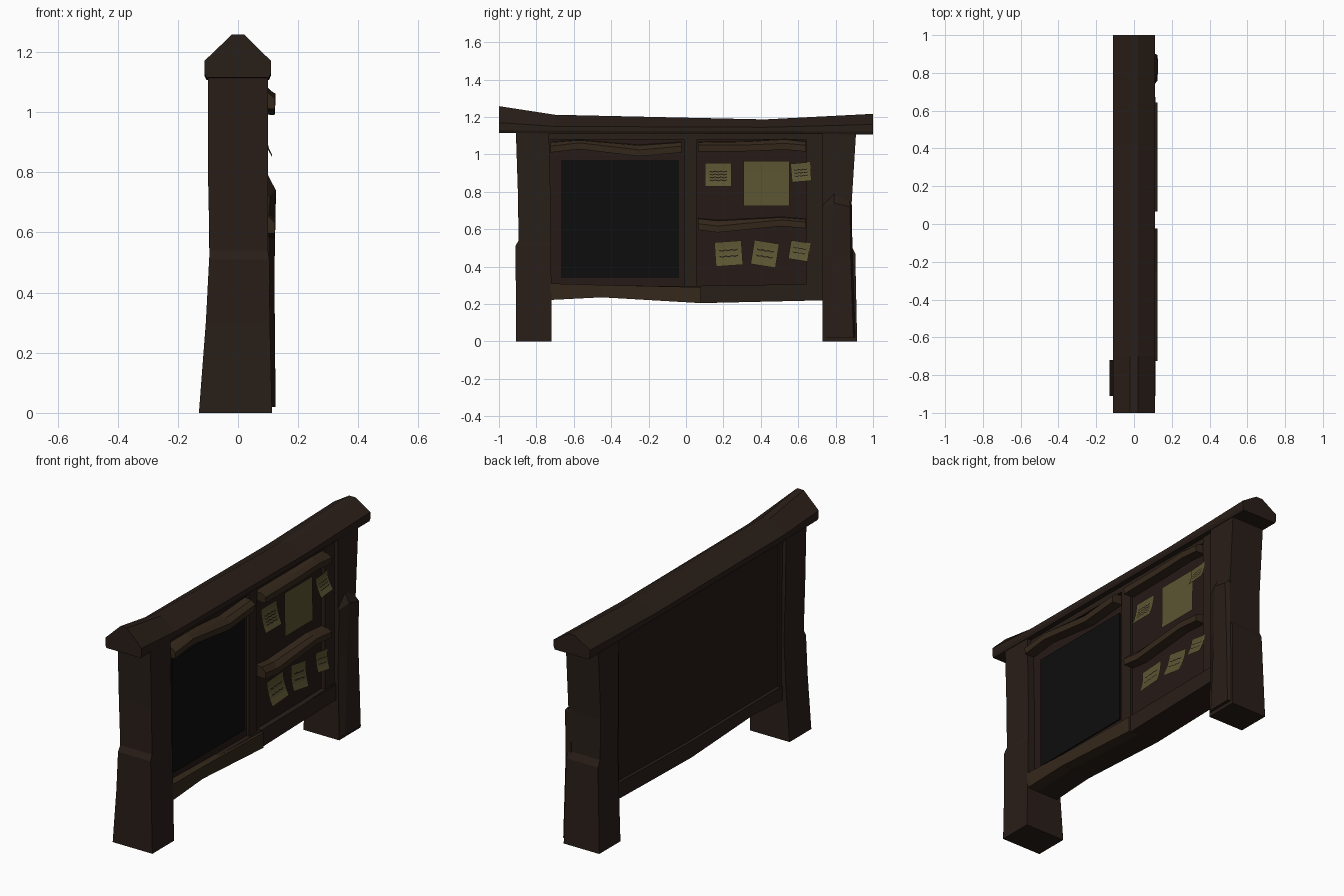
import bpy, bmesh, math

if "Cube" in bpy.data.objects:
    bpy.data.objects.remove(bpy.data.objects["Cube"])


def material(name, r, g, b):
    m = bpy.data.materials.new(name)
    m.diffuse_color = (r, g, b, 1)
    m.use_nodes = True
    m.node_tree.nodes["Principled BSDF"].inputs["Base Color"].default_value = m.diffuse_color
    return m


WOOD = material("dark_wood", 0.022, 0.013, 0.009)
PLANK = material("plank_wood", 0.035, 0.021, 0.011)
BACK = material("panel_wood", 0.019, 0.010, 0.008)
SLATE = material("slate", 0.004, 0.004, 0.004)
PAPER = material("paper", 0.105, 0.09, 0.032)
INK = material("ink", 0.012, 0.009, 0.006)


def finish(bm, name, mat, solid=True):
    if solid:
        bmesh.ops.recalc_face_normals(bm, faces=bm.faces[:])
    me = bpy.data.meshes.new(name)
    bm.to_mesh(me)
    bm.free()
    me.materials.append(mat)
    ob = bpy.data.objects.new(name, me)
    bpy.context.collection.objects.link(ob)
    return ob


def loft(name, rings, mat):
    """Join equal-sided cross-sections into one closed solid."""
    bm = bmesh.new()
    rows = [[bm.verts.new(p) for p in ring] for ring in rings]
    n = len(rows[0])
    for a, b in zip(rows, rows[1:]):
        for i in range(n):
            j = (i + 1) % n
            bm.faces.new((a[i], a[j], b[j], b[i]))
    bm.faces.new(rows[0])
    bm.faces.new(rows[-1])
    return finish(bm, name, mat)


def level(z, x0, x1, y0, y1):
    return [(x0, y0, z), (x1, y0, z), (x1, y1, z), (x0, y1, z)]


def box(name, x0, x1, y0, y1, z0, z1, mat):
    return loft(name, [level(z0, x0, x1, y0, y1), level(z1, x0, x1, y0, y1)], mat)


# Ridge beam: gabled section swept along y with a sagging ridge
def gable(y, ridge, side, low):
    return [(-.105, y, low), (-.112, y, low + .015), (-.112, y, side), (-.02, y, ridge),
            (.02, y, ridge), (.11, y, side), (.11, y, low + .015), (.103, y, low)]


loft("roof_beam", [gable(-1, 1.258, 1.17, 1.115), gable(-.7, 1.212, 1.15, 1.112),
                   gable(.42, 1.187, 1.145, 1.11), gable(1, 1.217, 1.16, 1.107)], WOOD)

# Corner posts, thicker below with a chipped step on the outer side
loft("left_post", [level(0, -.13, .113, -.91, -.72), level(.3, -.107, .106, -.91, -.72),
                   level(.51, -.096, .104, -.912, -.722), level(.54, -.094, .1, -.895, -.722),
                   level(.8, -.1, .1, -.899, -.725), level(1.13, -.1, .1, -.91, -.733)], WOOD)
loft("right_post", [level(0, -.11, .108, .73, .915), level(.47, -.095, .1, .73, .905),
                    level(.505, -.095, .1, .73, .887), level(.73, -.098, .1, .73, .885),
                    level(1.13, -.1, .1, .73, .91)], WOOD)


# Proud split of timber on the right post
def slab(z, x, y0, y1, c, dz=0):
    return [(.08, y0, z - dz), (x - .02, y0, z - dz), (x, y0 + c, z),
            (x, y1 - .01, z - dz), (x - .02, y1, z - dz), (.08, y1, z - dz)]


loft("right_post_split", [slab(.02, .125, .735, .905, .025), slab(.46, .121, .732, .89, .05),
                          slab(.74, .126, .732, .887, .06, .02),
                          slab(.79, .1, .733, .885, .06, .04)], WOOD)

# Back panel and its frame
box("back_panel", -.07, .06, -.74, .75, .27, 1.13, BACK)
box("centre_stile", .05, .075, -.01, .06, .28, 1.13, WOOD)
box("right_stile", .05, .08, .645, .74, .28, 1.13, WOOD)
box("top_rail", .05, .075, -.74, .74, 1.08, 1.13, WOOD)
for k, y in enumerate((-.74, .70)):
    box(f"back_stile_{k}", -.08, -.05, y, y + .04, .28, 1.13, WOOD)


# Bottom rail with uneven underside and two front boards
def rail(y, low, high, x0, x1):
    return [(x0, y, low), (x1, y, low), (x1, y, high), (x0, y, high)]


loft("bottom_rail", [rail(-.73, .222, .3, -.088, .085), rail(-.47, .237, .3, -.088, .085),
                     rail(.08, .208, .295, -.088, .085), rail(.74, .222, .31, -.088, .085)], WOOD)
loft("rail_board_left", [rail(-.725, .222, .31, .04, .107), rail(-.45, .236, .302, .04, .1),
                         rail(.08, .205, .29, .04, .1)], PLANK)
loft("rail_board_right", [rail(.08, .205, .3, .04, .09), rail(.735, .22, .306, .04, .09)], WOOD)


# Wavy sloping shelves
def shelf(name, points, mat):
    rings = []
    for y, low, high in points:
        rings.append([(.05, y, low + .005), (.122, y, low), (.124, y, low + .034),
                      (.1, y, high), (.05, y, high + .004)])
    loft(name, rings, mat)


shelf("shelf_top_left", [(-.725, 1.01, 1.064), (-.57, 1.028, 1.075), (-.25, .99, 1.048),
                         (-.025, 1.01, 1.064)], PLANK)
shelf("shelf_top_right", [(.065, 1.015, 1.064), (.33, 1.017, 1.068), (.53, 1.025, 1.08),
                          (.642, 1.015, 1.066)], PLANK)
shelf("shelf_middle_right", [(.065, .596, .656), (.17, .583, .645), (.51, .616, .663),
                             (.642, .604, .652)], PLANK)

# Slate board
box("slate_board", .05, .067, -.667, -.037, .34, .97, SLATE)


# Curled notes with scribbled strokes
def note(name, cy, cz, w, h, deg, curl, strokes):
    a = math.radians(deg)

    def place(u, v, lift=0):
        t = .5 - v
        y, z = u * w, v * h
        x = .069 + curl * t * t + lift
        if cy > .6:
            x += .014
        return (x, cy + y * math.cos(a) - z * math.sin(a), cz + y * math.sin(a) + z * math.cos(a))

    def strip(bm, rows):
        vs = [[bm.verts.new(p) for p in r] for r in rows]
        for r, s in zip(vs, vs[1:]):
            for i in range(len(r) - 1):
                bm.faces.new((r[i], r[i + 1], s[i + 1], s[i]))

    bm = bmesh.new()
    strip(bm, [[place(u, .5 - i / 4) for u in (.5, -.5)][::-1] for i in range(4, -1, -1)])
    finish(bm, name, PAPER, False)
    if not strokes:
        return
    bm = bmesh.new()
    for k in range(strokes):
        v = .16 - k * .5 / strokes
        us = [-.34 + .68 * i / 6 for i in range(7)]
        wave = [v + .02 * (-1) ** i for i in range(7)]
        strip(bm, [[place(u, q - d, .003) for u, q in zip(us, wave)] for d in (.045, 0)])
    finish(bm, name + "_strokes", INK, False)


note("note_top_left", .172, .891, .14, .125, 0, .03, 4)
note("poster", .43, .845, .245, .24, 0, .004, 0)
note("note_top_right", .615, .905, .105, .1, 5, .03, 3)
note("note_low_left", .228, .47, .145, .13, 4, .03, 2)
note("note_low_middle", .422, .468, .135, .13, -9, .03, 2)
note("note_low_right", .606, .484, .105, .1, -9, .025, 2)
